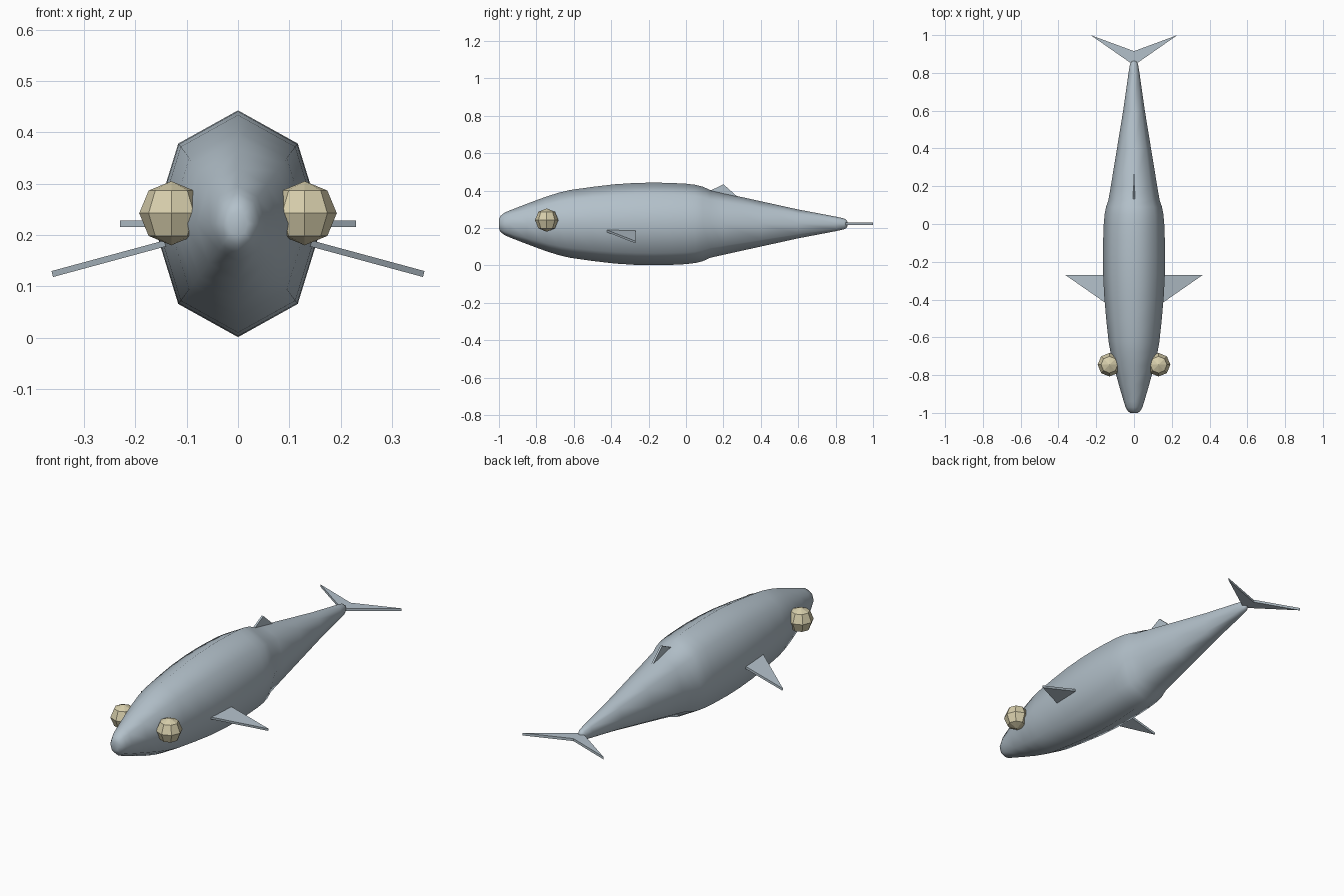
import bpy, bmesh, math
from mathutils import Vector

if "Cube" in bpy.data.objects:
    bpy.data.objects.remove(bpy.data.objects["Cube"])


def material(name, rgb):
    m = bpy.data.materials.new(name)
    m.diffuse_color = (*rgb, 1)
    m.use_nodes = True
    m.node_tree.nodes["Principled BSDF"].inputs["Base Color"].default_value = m.diffuse_color
    return m


SKIN = material("blue grey skin", (0.45, 0.53, 0.59))
CREAM = material("cream eye", (0.68, 0.62, 0.41))
MID = 0.222  # height of the body axis


def finish(bm, name, mat):
    bmesh.ops.recalc_face_normals(bm, faces=bm.faces)
    mesh = bpy.data.meshes.new(name)
    bm.to_mesh(mesh)
    bm.free()
    mesh.materials.append(mat)
    ob = bpy.data.objects.new(name, mesh)
    bpy.context.collection.objects.link(ob)
    return ob


def plate(name, outline, thickness):
    """Flat fin: an outline thickened evenly to both sides."""
    pts = [Vector(p) for p in outline]
    n = (pts[1] - pts[0]).cross(pts[2] - pts[0]).normalized() * thickness / 2
    bm = bmesh.new()
    low = [bm.verts.new(p - n) for p in pts]
    high = [bm.verts.new(p + n) for p in pts]
    bm.faces.new(low[::-1])
    bm.faces.new(high)
    for i in range(len(pts)):
        j = (i + 1) % len(pts)
        bm.faces.new((low[i], low[j], high[j], high[i]))
    return finish(bm, name, SKIN)


# Body: eight-sided loft along y; (y, half height), half width in proportion
profile = [(-1.0, 0.025), (-0.992, 0.043), (-0.97, 0.06), (-0.94, 0.073),
           (-0.85, 0.108), (-0.75, 0.145), (-0.68, 0.167), (-0.62, 0.181),
           (-0.5, 0.198), (-0.38, 0.212), (-0.27, 0.219), (-0.17, 0.221),
           (-0.08, 0.219), (0.0, 0.215), (0.05, 0.209), (0.09, 0.199),
           (0.13, 0.181), (0.2, 0.165), (0.4, 0.121), (0.6, 0.077),
           (0.8, 0.039), (0.845, 0.029), (0.858, 0.021), (0.864, 0.01)]
bm = bmesh.new()
rings = []
for y, r in profile:
    rings.append([bm.verts.new((0.745 * r * math.sin(k * math.pi / 4), y,
                                MID + r * math.cos(k * math.pi / 4)))
                  for k in range(8)])
for a, b in zip(rings, rings[1:]):
    for k in range(8):
        j = (k + 1) % 8
        bm.faces.new((a[k], a[j], b[j], b[k]))
bm.faces.new(rings[0])
bm.faces.new(rings[-1][::-1])
for f in bm.faces:
    f.smooth = True
finish(bm, "body", SKIN)

# Eyes and side fins, mirrored
for side, s in (("left", -1), ("right", 1)):
    bm = bmesh.new()
    bmesh.ops.create_uvsphere(bm, u_segments=8, v_segments=4, radius=0.0625)
    bmesh.ops.translate(bm, verts=bm.verts, vec=(s * 0.13, -0.745, 0.2425))
    finish(bm, side + "_eye", CREAM)
    plate(side + "_side_fin", [(s * 0.1, -0.452, 0.195), (s * 0.362, -0.27, 0.124),
                               (s * 0.1, -0.27, 0.195)], 0.012)

# Tail flukes and back fin
plate("tail_flukes", [(0, 0.84, MID), (0.23, 1, MID), (0, 0.915, MID),
                      (-0.23, 1, MID)], 0.013)
plate("back_fin", [(0, 0.1, 0.385), (0, 0.2, 0.434), (0, 0.3, 0.345)], 0.01)
